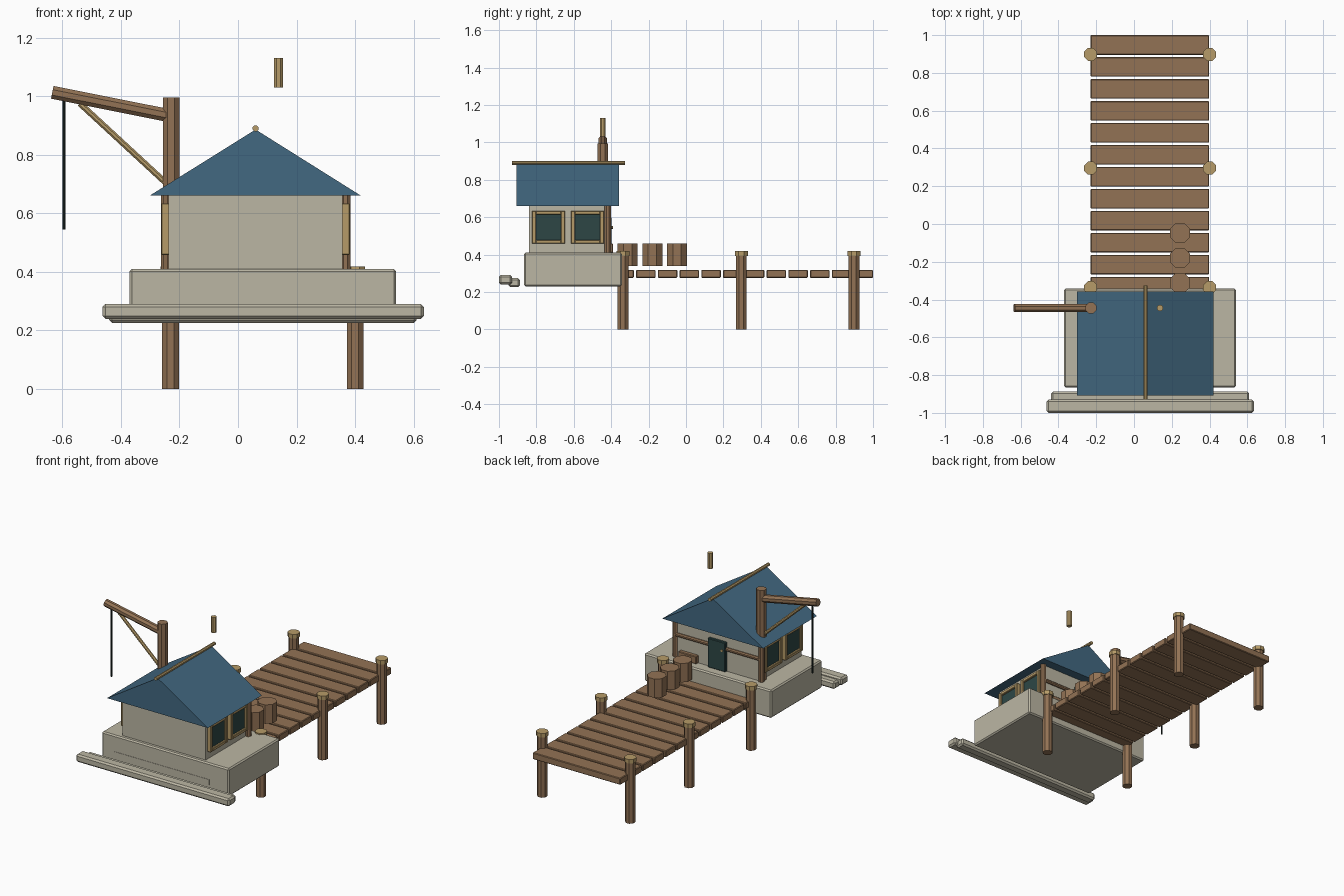
import bpy
import math
from mathutils import Vector

cube = bpy.data.objects.get("Cube")
if cube:
    bpy.data.objects.remove(cube, do_unlink=True)


def material(name, rgb):
    m = bpy.data.materials.new(name)
    m.use_nodes = True
    m.diffuse_color = (*rgb, 1)
    bsdf = next(n for n in m.node_tree.nodes if n.type == 'BSDF_PRINCIPLED')
    bsdf.inputs["Base Color"].default_value = (*rgb, 1)
    bsdf.inputs["Roughness"].default_value = 0.9
    return m


STONE = material("pale stone", (0.50, 0.47, 0.37))
WOOD = material("brown wood", (0.29, 0.17, 0.09))
TAN = material("tan wood", (0.47, 0.33, 0.14))
BLUE = material("slate blue", (0.055, 0.14, 0.22))
GLASS = material("dark teal", (0.026, 0.062, 0.06))
ROPE = material("black rope", (0.008, 0.015, 0.013))


def add_mesh(name, verts, faces, mat):
    me = bpy.data.meshes.new(name)
    me.from_pydata(verts, [], faces)
    me.materials.append(mat)
    ob = bpy.data.objects.new(name, me)
    bpy.context.collection.objects.link(ob)
    return ob


def box(name, xs, ys, zs, mat, bevel=0):
    """Box given by its range along each axis."""
    verts = [(x, y, z) for x in xs for y in ys for z in zs]
    faces = [(0, 1, 3, 2), (4, 6, 7, 5), (0, 4, 5, 1),
             (2, 3, 7, 6), (0, 2, 6, 4), (1, 5, 7, 3)]
    ob = add_mesh(name, verts, faces, mat)
    if bevel:
        mod = ob.modifiers.new("bevel", 'BEVEL')
        mod.width = bevel
        mod.segments = 1
    return ob


def rod(name, a, b, r, mat, sides=8):
    """Straight faceted rod from point a to point b."""
    a, b = Vector(a), Vector(b)
    turn = (b - a).to_track_quat('Z', 'Y')
    ring = [turn @ Vector((r * math.cos(t), r * math.sin(t), 0))
            for t in (math.tau * (i + 0.5) / sides for i in range(sides))]
    verts = [a + v for v in ring] + [b + v for v in ring]
    faces = [(i, (i + 1) % sides, (i + 1) % sides + sides, i + sides)
             for i in range(sides)]
    faces += [tuple(reversed(range(sides))), tuple(range(sides, 2 * sides))]
    return add_mesh(name, verts, faces, mat)


# Stone foundation and the long front fender
box("foundation", (-0.37, 0.54), (-0.865, -0.342), (0.23, 0.41), STONE, 0.008)
box("foundation_ledge", (-0.285, 0.4), (-0.867, -0.85), (0.27, 0.305), STONE)
box("front_fender", (-0.463, 0.635), (-1.0, -0.93), (0.24, 0.29), STONE, 0.01)
box("front_step", (-0.44, 0.61), (-0.95, -0.888), (0.226, 0.274), STONE, 0.01)

# Hut walls and back porch
MID = 0.06
BACK = -0.40
box("hut_walls", (MID - 0.297, MID + 0.297), (-0.84, -0.415), (0.40, 0.665), STONE)
for side, word in ((1, "left"), (-1, "right")):
    x = MID + side * 0.307
    rod(f"{word}_corner_post", (x, -0.418, 0.40), (x, -0.418, 0.665), 0.018, WOOD)
rod("back_rail", (MID - 0.305, -0.412, 0.555), (MID + 0.305, -0.412, 0.555), 0.012, WOOD)
box("door", (MID - 0.063, MID + 0.063), (-0.42, BACK + 0.003), (0.41, 0.60), GLASS, 0.004)
rod("door_knob", (0.02, -0.41, 0.545), (0.02, -0.391, 0.545), 0.008, TAN)
box("back_bench", (0.20, 0.33), (-0.425, -0.39), (0.41, 0.46), WOOD, 0.004)

# Two framed windows in each side wall
for side, word in ((1, "left"), (-1, "right")):
    near, glass_x, far = (MID + side * d for d in (0.29, 0.310, 0.322))
    xs = sorted((near, far))
    for n, y in enumerate((-0.735, -0.527), 1):
        h, w, z = 0.088, 0.021, 0.546
        name = f"{word}_window_{n}"
        box(name + "_glass", sorted((near, glass_x)), (y - h + w / 2, y + h - w / 2),
            (z - h + w / 2, z + h - w / 2), GLASS)
        for s in (-1, 1):
            edge = sorted((s * h, s * (h - w)))
            box(f"{name}_jamb_{s}", xs, [y + e for e in edge], (z - h, z + h), TAN, 0.003)
            box(f"{name}_bar_{s}", xs, (y - h + w, y + h - w),
                [z + e for e in edge], TAN, 0.003)

# Gabled roof prism with ridge pole
gable = [(-0.302, 0.66), (0.42, 0.66), (MID, 0.886)]
add_mesh("roof", [(x, y, z) for y in (-0.907, -0.357) for x, z in gable],
         [(0, 1, 2), (5, 4, 3), (0, 3, 4, 1), (1, 4, 5, 2), (2, 5, 3, 0)], BLUE)
rod("ridge_pole", (MID, -0.93, 0.89), (MID, -0.326, 0.89), 0.011, TAN)
rod("chimney_pipe", (0.138, -0.445, 1.03), (0.138, -0.445, 1.13), 0.017, TAN)

# Hoist: mast, boom, brace and hanging rope
HY = -0.445
rod("hoist_mast", (-0.228, HY, 0.40), (-0.228, HY, 0.995), 0.031, WOOD)
rod("hoist_boom", (-0.634, HY, 1.013), (-0.228, HY, 0.932), 0.024, WOOD)
rod("hoist_brace", (-0.54, HY, 0.975), (-0.228, HY, 0.687), 0.011, TAN)
rod("hoist_rope", (-0.594, HY, 0.545), (-0.594, HY, 1.0), 0.005, ROPE, 6)

# Jetty: planks, then capped piles in pairs
for i in range(12):
    y = 0.948 - i * 0.1163
    box(f"deck_plank_{i + 1}", (-0.23, 0.398), (y - 0.052, y + 0.052),
        (0.275, 0.318), WOOD, 0.004)
for x, word in ((-0.23, "right"), (0.4, "left")):
    for n, y in enumerate((-0.337, 0.296, 0.898), 1):
        rod(f"{word}_pile_{n}", (x, y, 0), (x, y, 0.40), 0.031, WOOD)
        rod(f"{word}_pile_cap_{n}", (x, y, 0.392), (x, y, 0.418), 0.037, TAN)

# Row of barrels on the deck
for n, y in enumerate((-0.312, -0.18, -0.048), 1):
    rod(f"barrel_{n}", (0.243, y, 0.338), (0.243, y, 0.46), 0.058, WOOD)
